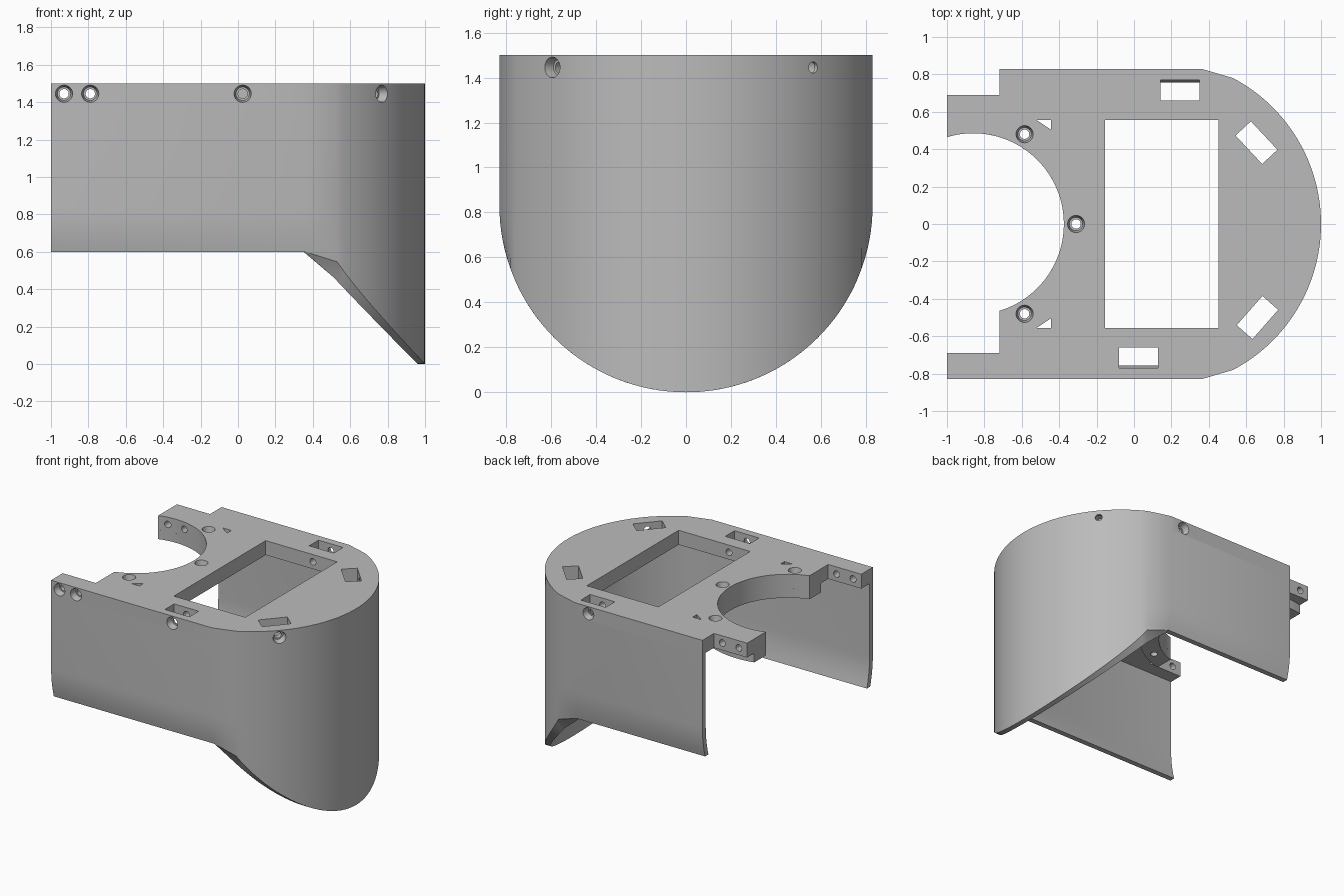
import bpy, bmesh
from math import acos, asin, cos, sin, sqrt, pi
from mathutils import Vector, Matrix

if "Cube" in bpy.data.objects:
    bpy.data.objects.remove(bpy.data.objects["Cube"])

TOP, UNDER = 1.5, 1.39          # top plate heights
HALF, WALL = 0.83, 0.04         # half width, wall thickness
NOSE_X, NOSE_R = 0.118, 0.882   # nose arc
RING_X, RING_R = -0.86, 0.485   # round opening
SIDE_BOTTOM = 0.6

grey = bpy.data.materials.new("plain_grey")
grey.use_nodes = True
grey.diffuse_color = (0.5, 0.5, 0.5, 1)
grey.node_tree.nodes["Principled BSDF"].inputs["Base Color"].default_value = (0.5, 0.5, 0.5, 1)


def make_object(name, bm):
    bmesh.ops.recalc_face_normals(bm, faces=bm.faces)
    mesh = bpy.data.meshes.new(name)
    bm.to_mesh(mesh)
    bm.free()
    mesh.materials.append(grey)
    obj = bpy.data.objects.new(name, mesh)
    bpy.context.collection.objects.link(obj)
    return obj


def prism(name, points, low, high):
    bm = bmesh.new()
    base = bm.faces.new([bm.verts.new((x, y, low)) for x, y in points])
    new = bmesh.ops.extrude_face_region(bm, geom=[base])["geom"]
    bmesh.ops.translate(bm, vec=(0, 0, high - low),
                        verts=[v for v in new if isinstance(v, bmesh.types.BMVert)])
    return make_object(name, bm)


def cone(start, direction, length, r1, r2, sides=32):
    bm = bmesh.new()
    d = Vector(direction).normalized()
    place = Matrix.Translation(Vector(start) + d * length / 2) @ d.to_track_quat("Z", "Y").to_matrix().to_4x4()
    bmesh.ops.create_cone(bm, cap_ends=True, segments=sides, radius1=r1,
                          radius2=r2, depth=length, matrix=place)
    return make_object("cutter", bm)


def activate(obj):
    bpy.ops.object.select_all(action="DESELECT")
    obj.select_set(True)
    bpy.context.view_layer.objects.active = obj


def cut(obj, cutter):
    cutter.hide_render = True
    mod = obj.modifiers.new("cut", "BOOLEAN")
    mod.operation, mod.solver, mod.object = "DIFFERENCE", "EXACT", cutter
    activate(obj)
    bpy.ops.object.modifier_apply(modifier=mod.name)
    bpy.data.objects.remove(cutter)


def cut_shape(obj, points):
    cut(obj, prism("cutter", points, 1.2, 1.6))


def cut_screw(obj, start, direction, length, head=True):
    d = Vector(direction).normalized()
    s = Vector(start)
    cut(obj, cone(s - d * 0.05, d, length + 0.05, 0.025, 0.025))
    if head:
        cut(obj, cone(s - d * 0.02, d, 0.07, 0.05, 0.036))


def rectangle(cx, cy, length, width, angle=0):
    c, s = cos(angle), sin(angle)
    return [(cx + c * a * length / 2 - s * b * width / 2, cy + s * a * length / 2 + c * b * width / 2)
            for a, b in ((-1, -1), (1, -1), (1, 1), (-1, 1))]


# Plan outline: outer point, inner point and whether the column is on a side wall
columns = [((-1, -HALF), (-1, WALL - HALF), True),
           ((0.36, -HALF), (0.35, WALL - HALF), True)]
sweep = asin(0.78 / NOSE_R)
STEPS = 48
for i in range(STEPS + 1):
    a = sweep * (2 * i / STEPS - 1)
    outer, inner = [(NOSE_X + r * cos(a), r * sin(a)) for r in (NOSE_R, NOSE_R - WALL)]
    columns.append((outer, inner, False))
columns += [((0.36, HALF), (0.35, HALF - WALL), True),
            ((-0.72, HALF), (-0.72, HALF - WALL), True)]


# Curved skirt: side walls tuck in along a circle, the nose is trimmed by it
def column_points(point, side, inset):
    x, y = point
    sign = 1 if y >= 0 else -1
    low = SIDE_BOTTOM if side else HALF - sqrt(max(HALF ** 2 - y * y, 0))
    pts = [Vector((x, y, UNDER))]
    for k in range(7):
        z = HALF + (low - HALF) * k / 6
        w = abs(y)
        if side:
            w = min(w, sqrt(HALF ** 2 - (HALF - z) ** 2) - inset)
        pts.append(Vector((x, sign * w, z)))
    return pts


bm = bmesh.new()
loops = []
for outer, inner, side in columns:
    pts = column_points(outer, side, 0) + column_points(inner, side, WALL)[::-1]
    loops.append([bm.verts.new(p) for p in pts])
for a, b in zip(loops, loops[1:]):
    for j in range(len(a)):
        k = (j + 1) % len(a)
        bm.faces.new((a[j], a[k], b[k], b[j]))
bm.faces.new(loops[0])
bm.faces.new(loops[-1])
skirt = make_object("curved_skirt", bm)

# Top plate with its two offset end tabs
outline = [c[0] for c in columns]
outline += [(-0.72, 0.69), (-1, 0.69), (-1, 0.3), (-0.72, 0.3), (-0.72, -0.69), (-1, -0.69)]
plate = prism("top_plate", outline, UNDER, TOP)
cut(plate, cone((RING_X, 0, 1.2), (0, 0, 1), 0.5, RING_R, RING_R, 96))
cut_shape(plate, rectangle(0.148, 0, 0.605, 1.11))

# Collar under the round opening
def arc(radius):
    start, end = acos((-1 - RING_X) / radius), -acos((-0.72 - RING_X) / radius)
    return [(RING_X + radius * cos(start + (end - start) * i / 48),
             radius * sin(start + (end - start) * i / 48)) for i in range(49)]


collar = prism("opening_collar", arc(RING_R) + arc(0.62)[::-1], 1.32, UNDER)

# Nut pockets and small triangular slots
pockets = [(0.245, 0.715, 0), (0.025, -0.715, 0),
           (0.655, 0.435, -0.82), (0.66, -0.5, 0.85)]
for x, y, angle in pockets:
    cut_shape(plate, rectangle(x, y, 0.208, 0.112, angle))
for s in (1, -1):
    cut_shape(plate, [(-0.52, s * 0.555), (-0.445, s * 0.555), (-0.445, s * 0.505)])

# Vertical screws around the opening
for x, y in ((-0.585, 0.48), (-0.31, 0), (-0.585, -0.48)):
    cut_screw(plate, (x, y, TOP), (0, 0, -1), 0.3)
    cut_screw(collar, (x, y, TOP), (0, 0, -1), 0.3, False)

# Horizontal screws through the rim
HOLE_Z = 1.445
cut_screw(plate, (0.245, HALF, HOLE_Z), (0, -1, 0), 0.3)
cut_screw(plate, (0.025, -HALF, HOLE_Z), (0, 1, 0), 0.3)
for x, y, angle in pockets[2:]:
    s = 1 if y > 0 else -1
    out = Vector((-sin(angle) * s, cos(angle) * s, 0))
    reach = 0.155 if s > 0 else 0.145
    cut_screw(plate, Vector((x, y, HOLE_Z)) + out * reach, -out, 0.2)
for x in (-0.93, -0.79):
    cut_screw(plate, (x, -HALF, HOLE_Z), (0, 1, 0), 0.2)
    cut_screw(plate, (x, 0.69, HOLE_Z), (0, -1, 0), 0.3, False)

for obj in (skirt, plate, collar):
    activate(obj)
    bpy.ops.object.shade_smooth_by_angle(angle=pi / 6)
